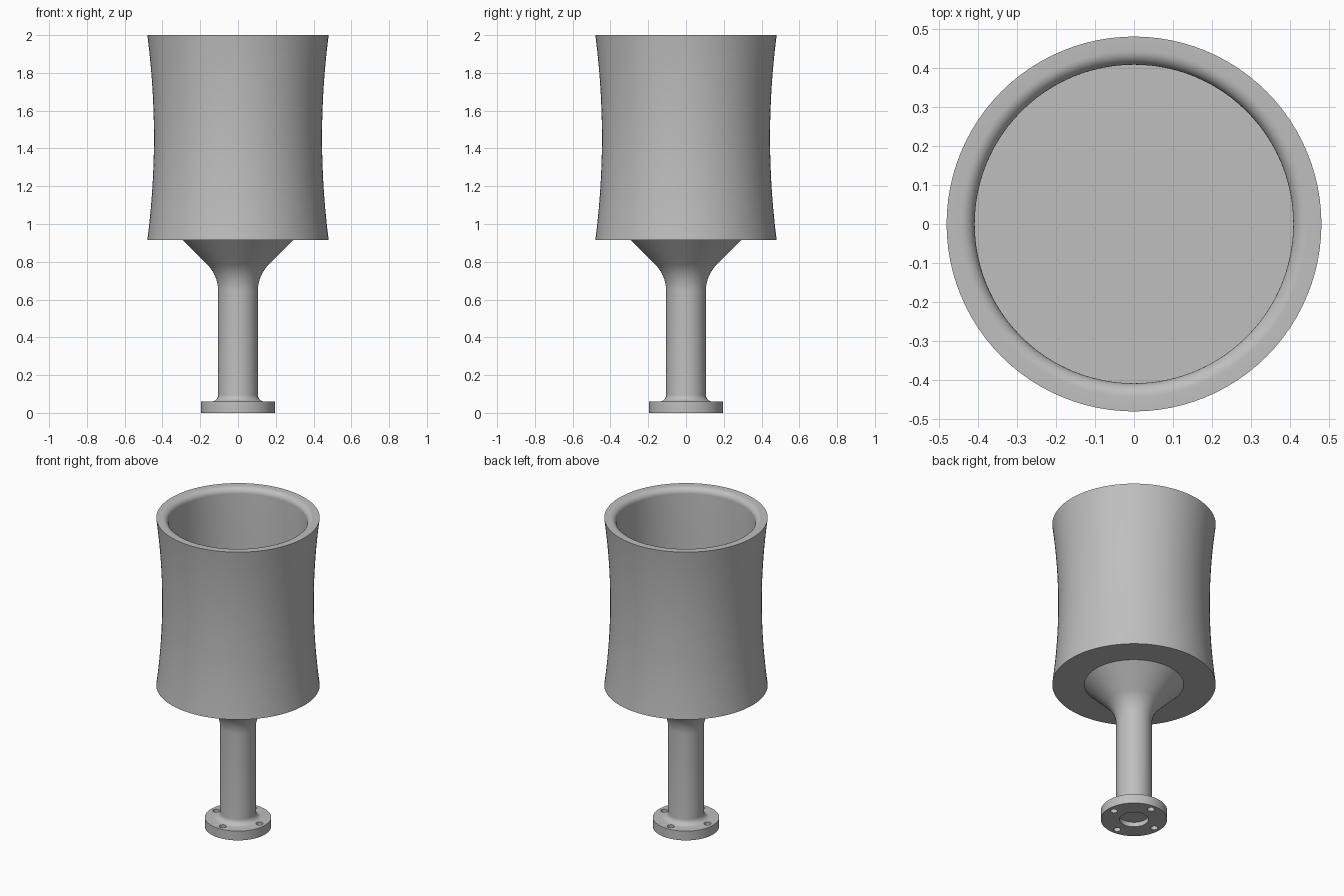
import bpy
import bmesh
from math import pi, sin, cos, radians, hypot
from mathutils import Matrix, Vector

cube = bpy.data.objects.get("Cube")
if cube:
    bpy.data.objects.remove(cube, do_unlink=True)

grey = bpy.data.materials.new("plain_grey")
grey.use_nodes = True
colour = (0.52, 0.52, 0.52, 1)
grey.diffuse_color = colour
grey.node_tree.nodes["Principled BSDF"].inputs["Base Color"].default_value = colour


def arc(cx, cz, r, start, end, steps):
    """Points of an arc in the radius/height plane, angles in degrees."""
    angles = [radians(start + (end - start) * i / steps) for i in range(steps + 1)]
    return [(cx + r * cos(a), cz + r * sin(a)) for a in angles]


def lathe(name, profile, segments=96):
    """Closed solid of revolution; the profile starts and ends on the axis."""
    bm = bmesh.new()
    verts = [bm.verts.new((r, 0, z)) for r, z in profile]
    edges = [bm.edges.new(pair) for pair in zip(verts, verts[1:])]
    bmesh.ops.spin(bm, geom=verts + edges, cent=(0, 0, 0), axis=(0, 0, 1),
                   angle=2 * pi, steps=segments)
    bmesh.ops.remove_doubles(bm, verts=bm.verts, dist=1e-5)
    bmesh.ops.recalc_face_normals(bm, faces=bm.faces)
    mesh = bpy.data.meshes.new(name)
    bm.to_mesh(mesh)
    bm.free()
    mesh.materials.append(grey)
    obj = bpy.data.objects.new(name, mesh)
    bpy.context.collection.objects.link(obj)
    return obj


def activate(obj):
    bpy.ops.object.select_all(action='DESELECT')
    obj.select_set(True)
    bpy.context.view_layer.objects.active = obj


# Waisted cup: concave outer wall, rounded inner lip, flat floor
base, top, floor = 0.915, 2.0, 0.98
rim, waist, bore, lip = 0.48, 0.445, 0.408, 0.036
middle, half = (base + top) / 2, (top - base) / 2
sag = rim - waist
radius = (half ** 2 + sag ** 2) / (2 * sag)
outer = []
for i in range(25):
    h = -half + 2 * half * i / 24
    outer.append((waist + radius - (radius ** 2 - h ** 2) ** 0.5, middle + h))
cup = lathe("cup", [(0, base)] + outer
            + arc(bore + lip, top - lip, lip, 90, 180, 8)
            + [(bore, floor), (0, floor)])

# Pedestal: flange with a centre recess, filleted stem, flared neck
stem, flange, thick, foot, flare = 0.105, 0.195, 0.06, 0.035, 0.2
neck = 0.645
profile = [(0, 0.03), (0.085, 0.03), (0.085, 0), (flange, 0), (flange, thick)]
profile += arc(stem + foot, thick + foot, foot, 270, 180, 8)
profile += arc(stem + flare, neck, flare, 180, 135, 10)
r, z = profile[-1]
rise = base + 0.01 - z
profile += [(r + rise, z + rise), (0, z + rise)]
pedestal = lathe("pedestal", profile)

# Four bolt holes through the flange
bm = bmesh.new()
for x, y in ((1, 0), (0, 1), (-1, 0), (0, -1)):
    bmesh.ops.create_cone(bm, cap_ends=True, segments=24, radius1=0.021,
                          radius2=0.021, depth=0.3,
                          matrix=Matrix.Translation(Vector((x * 0.155, y * 0.155, 0))))
mesh = bpy.data.meshes.new("bolt_hole_cutter")
bm.to_mesh(mesh)
bm.free()
mesh.materials.append(grey)
cutter = bpy.data.objects.new("bolt_hole_cutter", mesh)
bpy.context.collection.objects.link(cutter)
cutter.hide_render = True
cut = pedestal.modifiers.new("bolt_holes", 'BOOLEAN')
cut.operation = 'DIFFERENCE'
cut.solver = 'EXACT'
cut.object = cutter
activate(pedestal)
bpy.ops.object.modifier_apply(modifier=cut.name)
bpy.data.objects.remove(cutter, do_unlink=True)

# Smooth walls with crisp edges
for obj in (cup, pedestal):
    activate(obj)
    bpy.ops.object.shade_smooth_by_angle(angle=radians(30))
